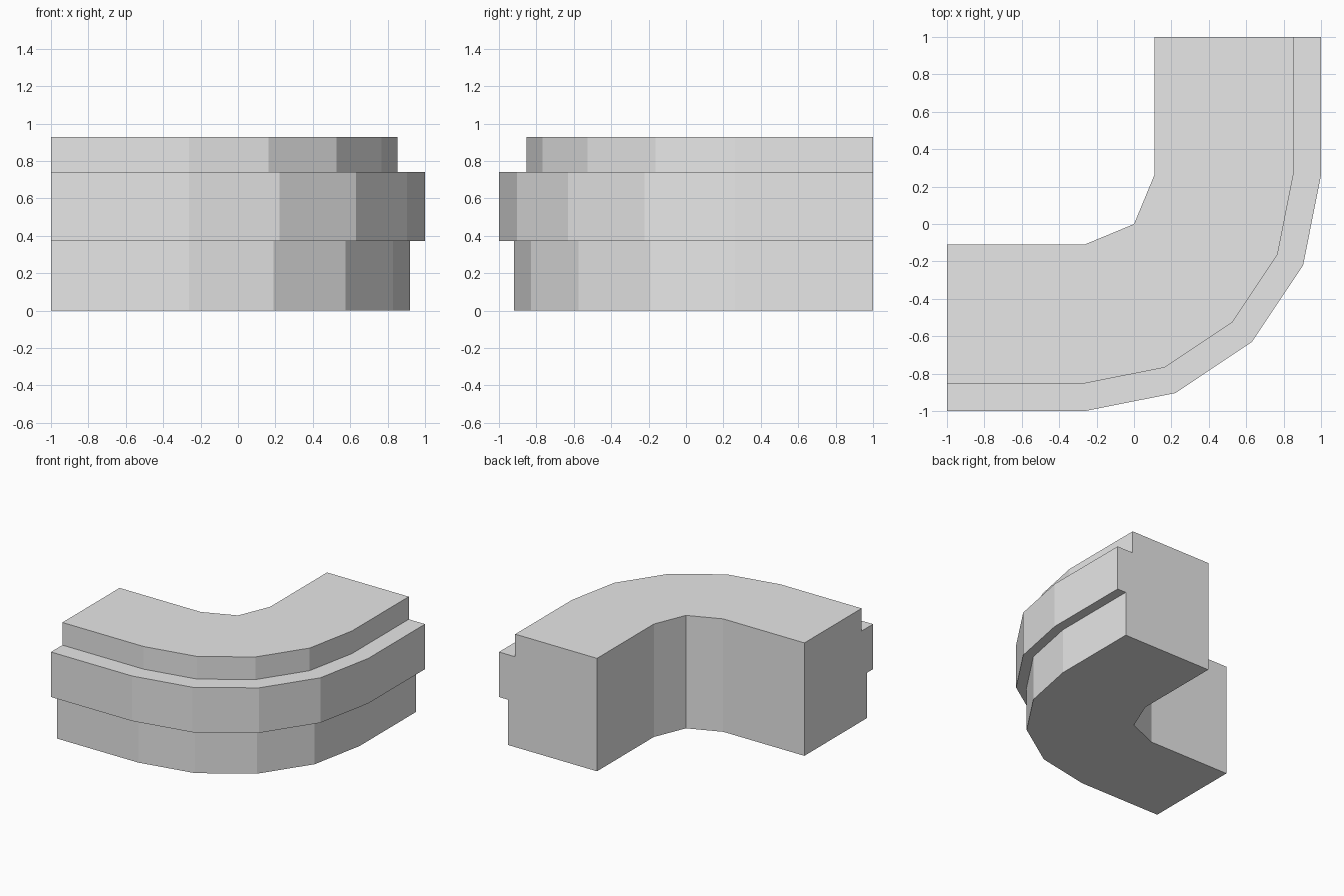
import bpy, bmesh
from math import sin, cos, pi
from mathutils import Vector

cube = bpy.data.objects.get("Cube")
if cube:
    bpy.data.objects.remove(cube, do_unlink=True)

CENTRE = 0.262        # the bend turns about (-CENTRE, CENTRE)
INNER = 0.371         # inner bend radius
SEGMENTS = 4          # facets on the outer bend
STRAIGHT = 1 - CENTRE # length of each straight arm

# Stepped cross-section as (radius, height): base, projecting band, set-back cap
BASE, BAND, CAP = 1.182, 1.262, 1.114
Z_BASE, Z_BAND, Z_TOP = 0.372, 0.742, 0.928
PROFILE = [(INNER, 0), (BASE, 0), (BASE, Z_BASE), (BAND, Z_BASE),
           (BAND, Z_BAND), (CAP, Z_BAND), (CAP, Z_TOP), (INNER, Z_TOP)]


def ring(bm, step, shift):
    """Place one cross-section at an arc step, slid along a straight arm."""
    a = pi / 2 * step / SEGMENTS
    out = Vector((sin(a), -cos(a), 0))
    verts = []
    for r, z in PROFILE:
        # The inner wall has half as many facets, so odd steps lie on its chords
        if r == INNER and step % 2:
            r *= cos(pi / 2 / SEGMENTS)
        verts.append(bm.verts.new(Vector((-CENTRE, CENTRE, z)) + out * r + Vector(shift)))
    return verts


# Sweep: straight arm, bend, straight arm
bm = bmesh.new()
rings = [ring(bm, 0, (-STRAIGHT, 0, 0))]
rings += [ring(bm, s, (0, 0, 0)) for s in range(SEGMENTS + 1)]
rings.append(ring(bm, SEGMENTS, (0, STRAIGHT, 0)))
n = len(PROFILE)
for a, b in zip(rings, rings[1:]):
    for i in range(n):
        j = (i + 1) % n
        bm.faces.new((a[i], a[j], b[j], b[i]))

# Flat end caps
bm.faces.new(rings[0])
bm.faces.new(rings[-1])
bmesh.ops.recalc_face_normals(bm, faces=bm.faces)

mesh = bpy.data.meshes.new("curved_stepped_wall")
bm.to_mesh(mesh)
bm.free()

# Plain grey finish
grey = bpy.data.materials.new("light_grey")
grey.use_nodes = True
grey.diffuse_color = (0.8, 0.8, 0.8, 1)
grey.node_tree.nodes["Principled BSDF"].inputs["Base Color"].default_value = (0.8, 0.8, 0.8, 1)
mesh.materials.append(grey)

wall = bpy.data.objects.new("curved_stepped_wall", mesh)
bpy.context.collection.objects.link(wall)
